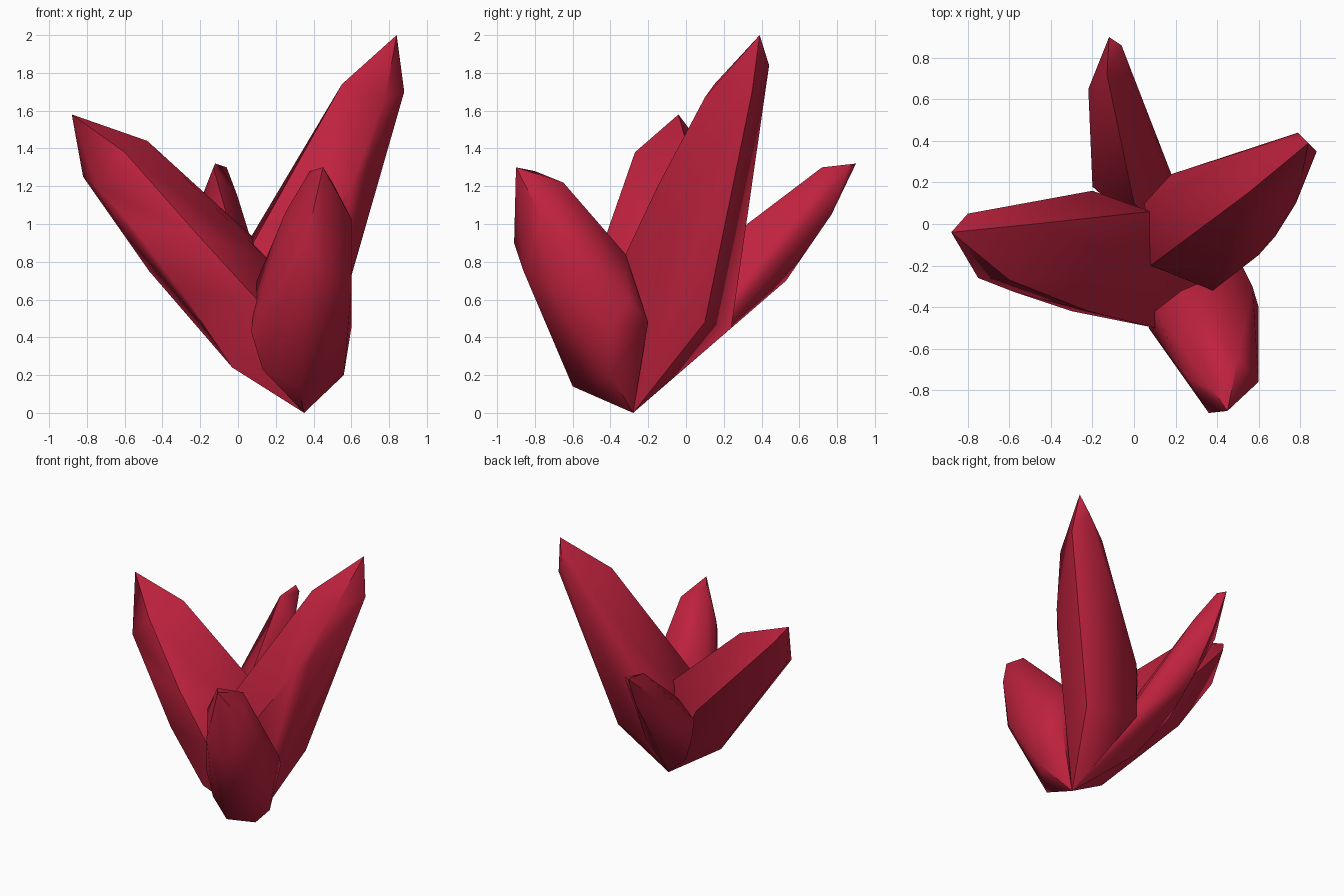
import bpy
import bmesh
import math

default_cube = bpy.data.objects.get("Cube")
if default_cube:
    bpy.data.objects.remove(default_cube, do_unlink=True)

# One deep red for the whole cluster
crimson = bpy.data.materials.new("crimson crystal")
crimson.use_nodes = True
red = (.52, .016, .048, 1)
crimson.diffuse_color = red
crimson.node_tree.nodes["Principled BSDF"].inputs["Base Color"].default_value = red

# All crystals grow out of this shared point
root = (.35, -.28, 0)


def crystal(name, tip, shoulder, body, foot):
    """Wrap a convex, faceted shard around its corner points, from tip to root."""
    bm = bmesh.new()
    for corner in tip + shoulder + body + foot + [root]:
        bm.verts.new(corner)
    bmesh.ops.convex_hull(bm, input=bm.verts[:])
    # Drop corners that ended up inside the shard
    loose = [vert for vert in bm.verts if not vert.link_faces]
    bmesh.ops.delete(bm, geom=loose, context='VERTS')
    bmesh.ops.recalc_face_normals(bm, faces=bm.faces[:])

    mesh = bpy.data.meshes.new(name)
    bm.to_mesh(mesh)
    bm.free()
    mesh.materials.append(crimson)
    shard = bpy.data.objects.new(name, mesh)
    bpy.context.collection.objects.link(shard)

    # Soft facets with crisp main ridges
    bpy.ops.object.select_all(action='DESELECT')
    shard.select_set(True)
    bpy.context.view_layer.objects.active = shard
    bpy.ops.object.shade_smooth_by_angle(angle=math.radians(50))


# Tall crystal leaning left and back
crystal(
    "tall_crystal",
    tip=[(.84, .39, 2), (.88, .35, 1.7), (.79, .44, 1.84)],
    shoulder=[(.78, .1, 1.67), (.55, .15, 1.74), (.62, .38, 1.7)],
    body=[(.68, -.06, 1.3), (.6, -.15, 1.2), (.6, -.12, .9),
          (.18, .24, .9), (.38, -.32, .84), (.08, -.2, .9), (.05, .1, .9)],
    foot=[(.18, .24, .45), (.53, .1, .48)],
)

# Slim crystal leaning back
crystal(
    "back_crystal",
    tip=[(-.12, .9, 1.32), (-.06, .86, 1.3)],
    shoulder=[(-.13, .72, 1.3), (-.22, .65, 1.07),
              (0, .67, 1.14), (-.1, .77, 1.05)],
    body=[(-.2, .18, .74), (-.18, .18, .6), (0, .1, .83)],
    foot=[(-.08, .53, .7), (.18, .24, .5), (0, 0, .3)],
)

# Broad crystal leaning right
crystal(
    "right_crystal",
    tip=[(-.88, -.04, 1.58), (-.8, .05, 1.46), (-.82, -.1, 1.25)],
    shoulder=[(-.75, -.26, 1.2), (-.6, -.27, 1.38), (-.48, 0, 1.44)],
    body=[(-.57, -.33, 1), (-.3, -.42, .64), (-.22, -.42, .95),
          (-.2, .16, .8), (.08, .06, .93), (.17, -.25, .8)],
    foot=[(-.47, -.06, .75), (.1, -.5, .6), (-.03, -.4, .24)],
)

# Short stout crystal leaning forward
crystal(
    "front_crystal",
    tip=[(.38, -.8, 1.28), (.45, -.9, 1.3), (.36, -.91, .9)],
    shoulder=[(.5, -.65, 1.22), (.6, -.76, 1.03),
              (.25, -.74, 1.06), (.47, -.86, .75)],
    body=[(.6, -.4, .45), (.6, -.7, .65), (.57, -.3, .6),
          (.23, -.32, .84), (.38, -.32, .84), (.52, -.2, .48),
          (.1, -.42, .7), (.07, -.5, .43)],
    foot=[(.56, -.4, .2), (.32, -.6, .14), (.13, -.5, .23)],
)
